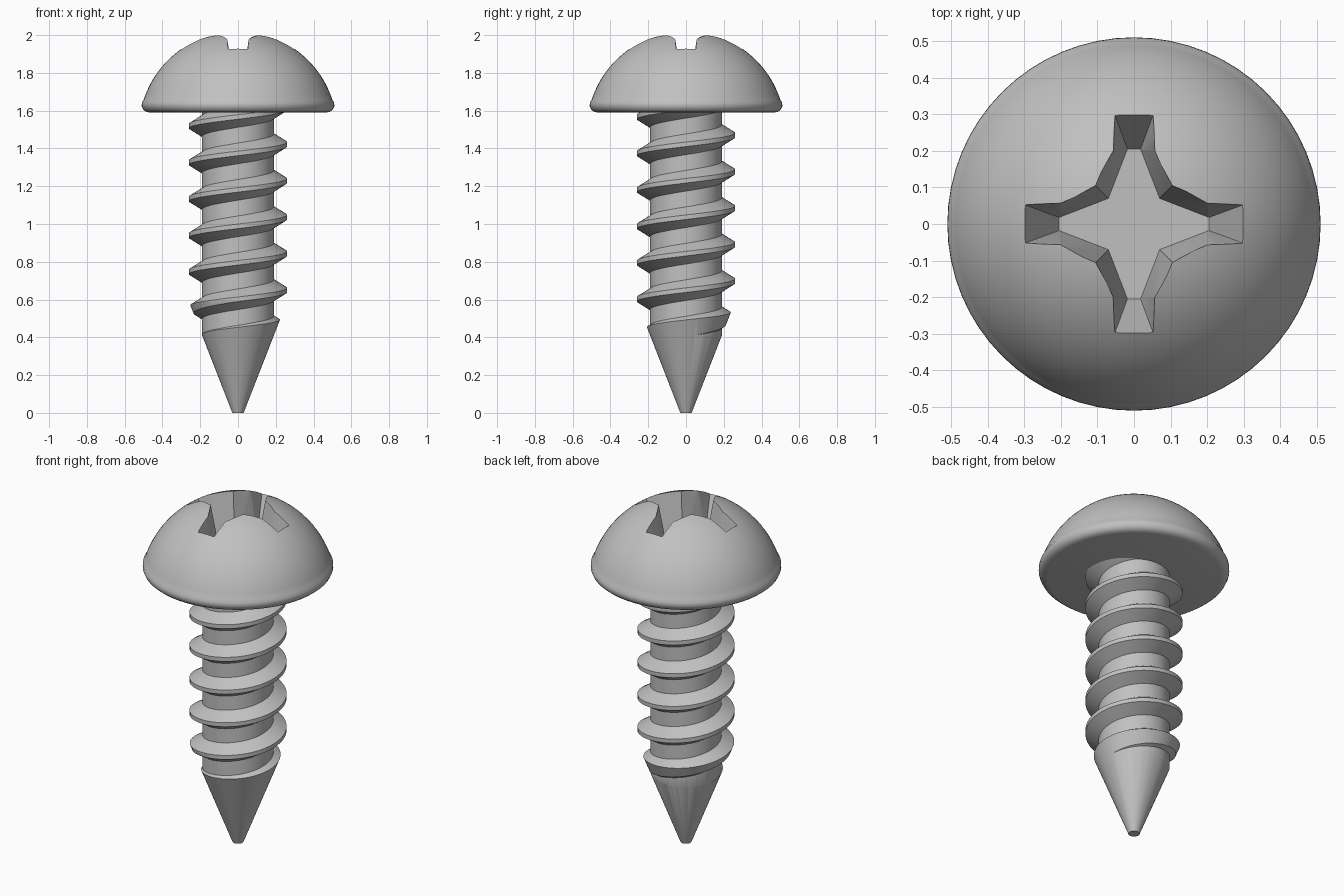
import bpy, bmesh
from math import cos, sin, pi, sqrt, radians

SEG = 64
default = bpy.data.objects.get("Cube")
if default:
    bpy.data.objects.remove(default, do_unlink=True)

steel = bpy.data.materials.new("grey steel")
steel.use_nodes = True
GREY = (0.53, 0.53, 0.53, 1)
steel.diffuse_color = GREY
steel.node_tree.nodes["Principled BSDF"].inputs["Base Color"].default_value = GREY


def loft(name, rings, closed_ends=True):
    """Skin a list of equal-length closed rings and cap both ends."""
    bm = bmesh.new()
    loops = [[bm.verts.new(p) for p in ring] for ring in rings]
    n = len(rings[0])
    for a, b in zip(loops, loops[1:]):
        for i in range(n):
            j = (i + 1) % n
            bm.faces.new((a[i], a[j], b[j], b[i]))
    bm.faces.new(loops[0])
    bm.faces.new(loops[-1])
    bmesh.ops.recalc_face_normals(bm, faces=bm.faces)
    mesh = bpy.data.meshes.new(name)
    bm.to_mesh(mesh)
    bm.free()
    mesh.materials.append(steel)
    obj = bpy.data.objects.new(name, mesh)
    bpy.context.collection.objects.link(obj)
    return obj


def lathe(name, profile):
    """Turn (radius, height) points around the vertical axis."""
    return loft(name, [[(r * cos(2 * pi * i / SEG), r * sin(2 * pi * i / SEG), z)
                        for i in range(SEG)] for r, z in profile])


def select(obj):
    bpy.ops.object.select_all(action='DESELECT')
    obj.select_set(True)
    bpy.context.view_layer.objects.active = obj


def combine(obj, tool, operation):
    select(obj)
    mod = obj.modifiers.new(operation, 'BOOLEAN')
    mod.operation = operation
    mod.solver = 'EXACT'
    mod.object = tool
    bpy.ops.object.modifier_apply(modifier=mod.name)
    bpy.data.objects.remove(tool, do_unlink=True)


# Domed head with a rounded rim and flat underside
DOME_R, DOME_Z = 0.525, 1.496
rim = [(0.465, 1.59), (0.487, 1.594), (0.502, 1.606), (0.51, 1.624), (0.509, 1.643)]
dome = [(DOME_R * cos(a), DOME_Z + DOME_R * sin(a))
        for a in (radians(18 + 71.5 * k / 20) for k in range(21))]
head = lathe("head", rim + dome)

# Tapered cross recess: (plan point at the dome surface, plan point at the floor)
FLOOR, TOP = 1.72, 2.1
arm = [((0.297, -0.052), (0.205, -0.018)), ((0.297, 0.052), (0.205, 0.018)),
       ((0.2, 0.057), (0.202, 0.019)), ((0.105, 0.105), (0.07, 0.07)),
       ((0.057, 0.2), (0.019, 0.202))]
floor_ring, top_ring = [], []
for quarter in range(4):
    c, s = cos(quarter * pi / 2), sin(quarter * pi / 2)
    for (x, y), (fx, fy) in arm:
        surface = DOME_Z + sqrt(DOME_R ** 2 - x * x - y * y)
        k = (TOP - FLOOR) / (surface - FLOOR)
        tx, ty = fx + (x - fx) * k, fy + (y - fy) * k
        floor_ring.append((fx * c - fy * s, fx * s + fy * c, FLOOR))
        top_ring.append((tx * c - ty * s, tx * s + ty * c, TOP))
combine(head, loft("recess_cutter", [floor_ring, top_ring]), 'DIFFERENCE')

# Shank core
shank = lathe("threaded_shank", [(0.19, -0.1), (0.19, 1.7)])

# Helical thread with a trapezoid section
PITCH = 0.193
section = [(0.15, -0.079), (0.26, -0.012), (0.26, 0.012), (0.15, 0.079)]
turns = [i / SEG for i in range(-160, 346)]
thread = loft("thread", [[(r * cos(2 * pi * t), r * sin(2 * pi * t), 0.65 + PITCH * t + dz)
                          for r, dz in section] for t in turns])
combine(shank, thread, 'UNION')

# Pointed tip: trim core and thread together with a cone
combine(shank, lathe("tip_trim", [(0.03, 0), (0.03 + 0.39 * 1.65, 1.65)]), 'INTERSECT')

for part in (head, shank):
    select(part)
    bpy.ops.object.shade_smooth_by_angle(angle=radians(30))
